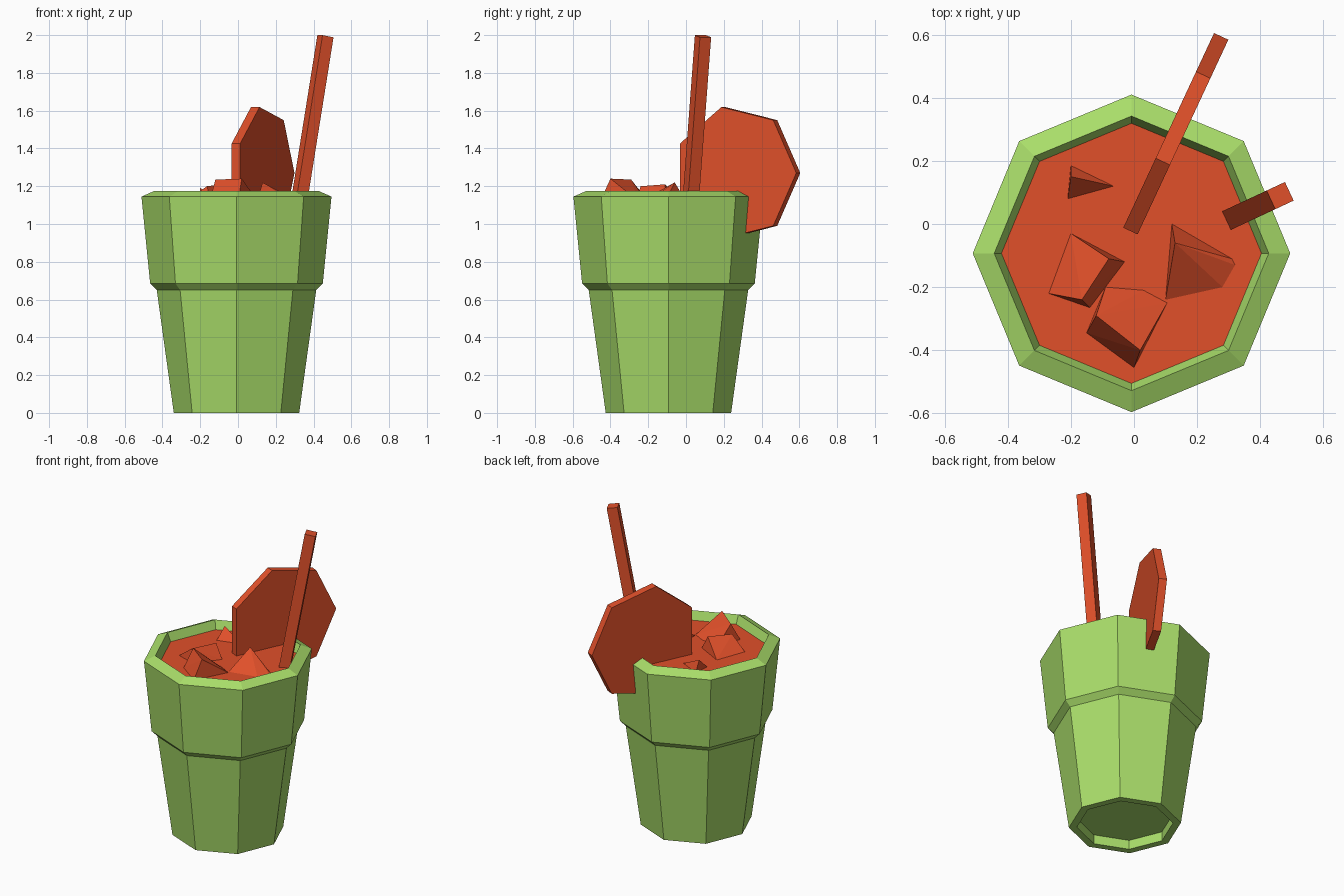
import bpy, bmesh
from math import radians, pi
from mathutils import Matrix

cube = bpy.data.objects.get("Cube")
if cube:
    bpy.data.objects.remove(cube)


def material(name, rgb):
    mat = bpy.data.materials.new(name)
    mat.use_nodes = True
    color = (*rgb, 1)
    mat.diffuse_color = color
    mat.node_tree.nodes["Principled BSDF"].inputs["Base Color"].default_value = color
    return mat


GREEN = material("light_green", (0.4, 0.73, 0.144))
RED = material("orange_red", (0.75, 0.08, 0.023))


def finish(name, bm, mat):
    bmesh.ops.recalc_face_normals(bm, faces=bm.faces)
    mesh = bpy.data.meshes.new(name)
    bm.to_mesh(mesh)
    bm.free()
    mesh.materials.append(mat)
    obj = bpy.data.objects.new(name, mesh)
    bpy.context.collection.objects.link(obj)
    return obj


def lathe(name, profile, sides, matrix, mat):
    """Spin a (radius, height) profile into a faceted solid."""
    bm = bmesh.new()
    verts = [bm.verts.new((r, 0, z)) for r, z in profile]
    edges = [bm.edges.new(pair) for pair in zip(verts, verts[1:])]
    bmesh.ops.spin(bm, geom=verts + edges, cent=(0, 0, 0), axis=(0, 0, 1),
                   angle=2 * pi, steps=sides)
    bmesh.ops.remove_doubles(bm, verts=bm.verts, dist=0.0005)
    # merge the cap triangles into single flat faces
    bmesh.ops.dissolve_limit(bm, angle_limit=0.01, verts=bm.verts, edges=bm.edges)
    bm.transform(matrix)
    return finish(name, bm, mat)


def ice(name, outline, peaks):
    """Convex chunk rising from an outline at the drink surface."""
    bm = bmesh.new()
    for x, y in outline:
        for z in (LEVEL, LEVEL - 0.04):
            bm.verts.new((x, y, z))
    for point in peaks:
        bm.verts.new(point)
    hull = bmesh.ops.convex_hull(bm, input=bm.verts)
    loose = set(hull["geom_interior"] + hull["geom_unused"])
    bmesh.ops.delete(bm, geom=[v for v in loose if isinstance(v, bmesh.types.BMVert)],
                     context='VERTS')
    return finish(name, bm, RED)


LEVEL = 1.12
center = Matrix.Translation((-0.008, -0.093, 0))

# Glass with recessed base, stepped collar and chamfered rim
lathe("glass", [(0, 0.06), (0.285, 0.06), (0.285, 0), (0.332, 0), (0.422, 0.65),
                (0.457, 0.685), (0.503, 1.145), (0.435, 1.175), (0.412, LEVEL),
                (0.3, 0.1), (0, 0.1)], 8, center, GREEN)

# Drink surface
lathe("drink", [(0, LEVEL), (0.412, LEVEL)], 8, center, RED)

# Square leaning straw
straw_pose = (Matrix.Translation((0.463, 0.09, 1.994)) @ Matrix.Rotation(radians(25), 4, 'Z')
              @ Matrix.Rotation(radians(10), 4, 'Y') @ Matrix.Rotation(pi / 4, 4, 'Z'))
lathe("straw", [(0, 0), (0.046, 0), (0.046, -0.95), (0, -0.95)], 4, straw_pose, RED)

# Upright fruit slice wedged over the rim
slice_pose = (Matrix.Translation((0.125, 0.27, 1.27)) @ Matrix.Rotation(radians(65), 4, 'Z')
              @ Matrix.Rotation(pi / 2, 4, 'X'))
lathe("fruit_slice", [(0, -0.025), (0.358, -0.025), (0.358, 0.025), (0, 0.025)],
      7, slice_pose, RED)

# Ice poking through the drink
ice("ice_back", [(-0.2, 0.185), (-0.065, 0.12), (-0.21, 0.08)], [(-0.2, 0.15, 1.19)])
ice("ice_left", [(-0.2, -0.03), (-0.03, -0.12), (-0.14, -0.265), (-0.27, -0.22)],
    [(-0.08, -0.11, 1.21), (-0.165, -0.24, 1.2)])
ice("ice_front", [(-0.09, -0.2), (0.03, -0.21), (0.105, -0.25), (0, -0.455), (-0.15, -0.345)],
    [(-0.12, -0.29, 1.235), (0.02, -0.4, 1.24)])
ice("ice_right", [(0.12, 0), (0.31, -0.11), (0.32, -0.13), (0.28, -0.2), (0.1, -0.24)],
    [(0.13, -0.06, 1.22)])
